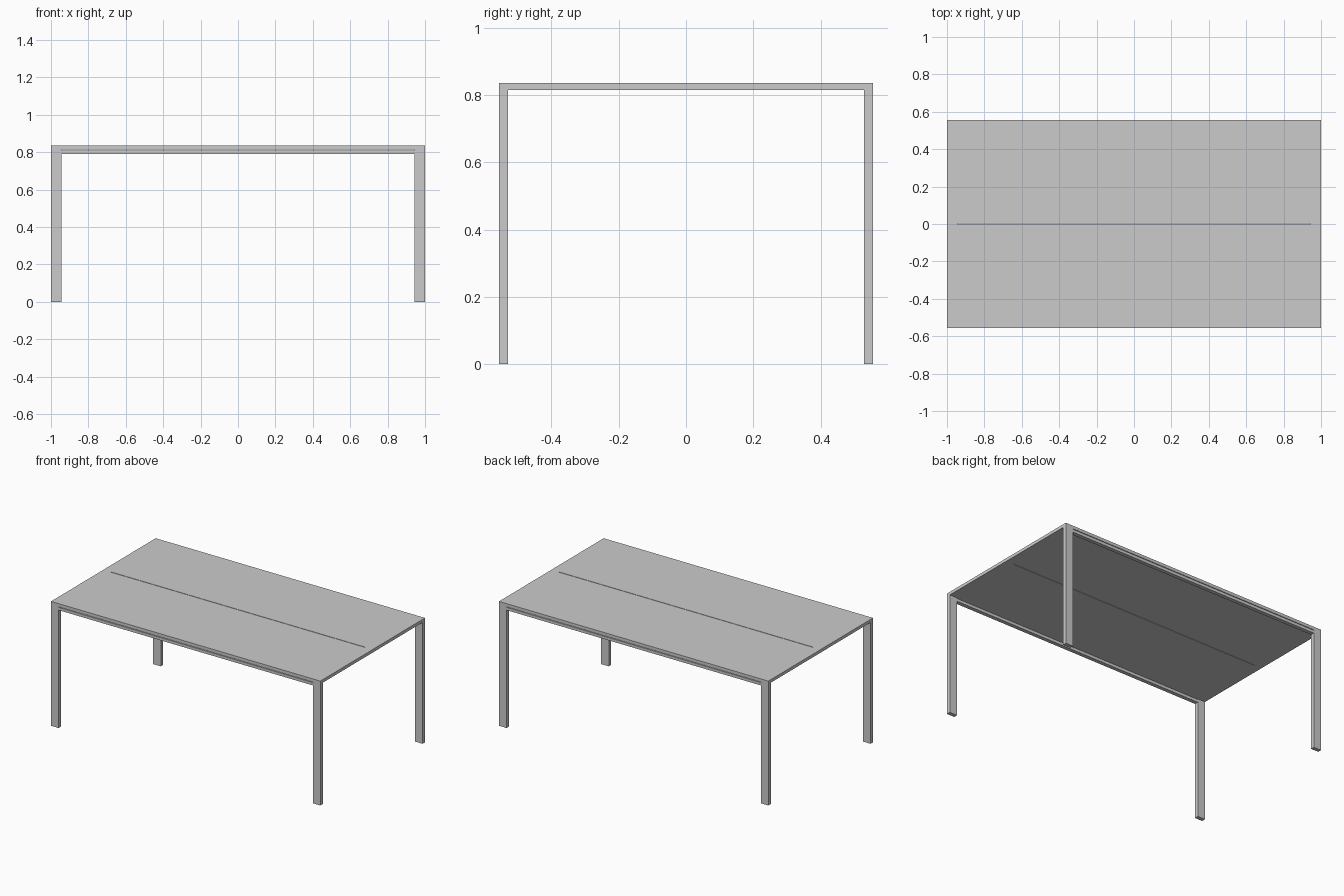
import bpy, bmesh

if "Cube" in bpy.data.objects:
    bpy.data.objects.remove(bpy.data.objects["Cube"])

HX, HY, TOP = 1.0, 0.555, 0.835   # half length, half width, height
LX, LY = 0.056, 0.026             # leg section
SLAB = 0.021                      # tabletop thickness
GAP = 0.004                       # shadow gap
IN = HX - LX                      # inner face of the end frames


def prism(name, profile, x0, x1):
    """Extrude a y-z outline along x."""
    bm = bmesh.new()
    face = bm.faces.new([bm.verts.new((x0, y, z)) for y, z in profile])
    ext = bmesh.ops.extrude_face_region(bm, geom=[face])
    moved = [v for v in ext["geom"] if isinstance(v, bmesh.types.BMVert)]
    bmesh.ops.translate(bm, verts=moved, vec=(x1 - x0, 0, 0))
    bmesh.ops.recalc_face_normals(bm, faces=bm.faces)
    mesh = bpy.data.meshes.new(name)
    bm.to_mesh(mesh)
    bm.free()
    obj = bpy.data.objects.new(name, mesh)
    bpy.context.collection.objects.link(obj)
    return obj


def rect(y0, y1, z0, z1):
    return [(y0, z0), (y1, z0), (y1, z1), (y0, z1)]


# End frames: two legs joined by a crossbar
under = TOP - SLAB
portal = [(-HY, 0), (-HY + LY, 0), (-HY + LY, under), (HY - LY, under),
          (HY - LY, 0), (HY, 0), (HY, TOP), (-HY, TOP)]
prism("left_leg_frame", portal, -HX, -IN)
prism("right_leg_frame", portal, IN, HX)

for side, s in (("front", -1), ("back", 1)):
    # Tabletop half, with a narrow slit along the middle
    ys = sorted((s * GAP / 2, s * HY))
    prism(side + "_tabletop_panel", rect(*ys, under, TOP), -IN, IN)
    # Long rail below the tabletop, separated by a shadow gap
    ys = sorted((s * (HY - LY), s * HY))
    prism(side + "_rail", rect(*ys, 0.791, under - GAP), -IN, IN)
